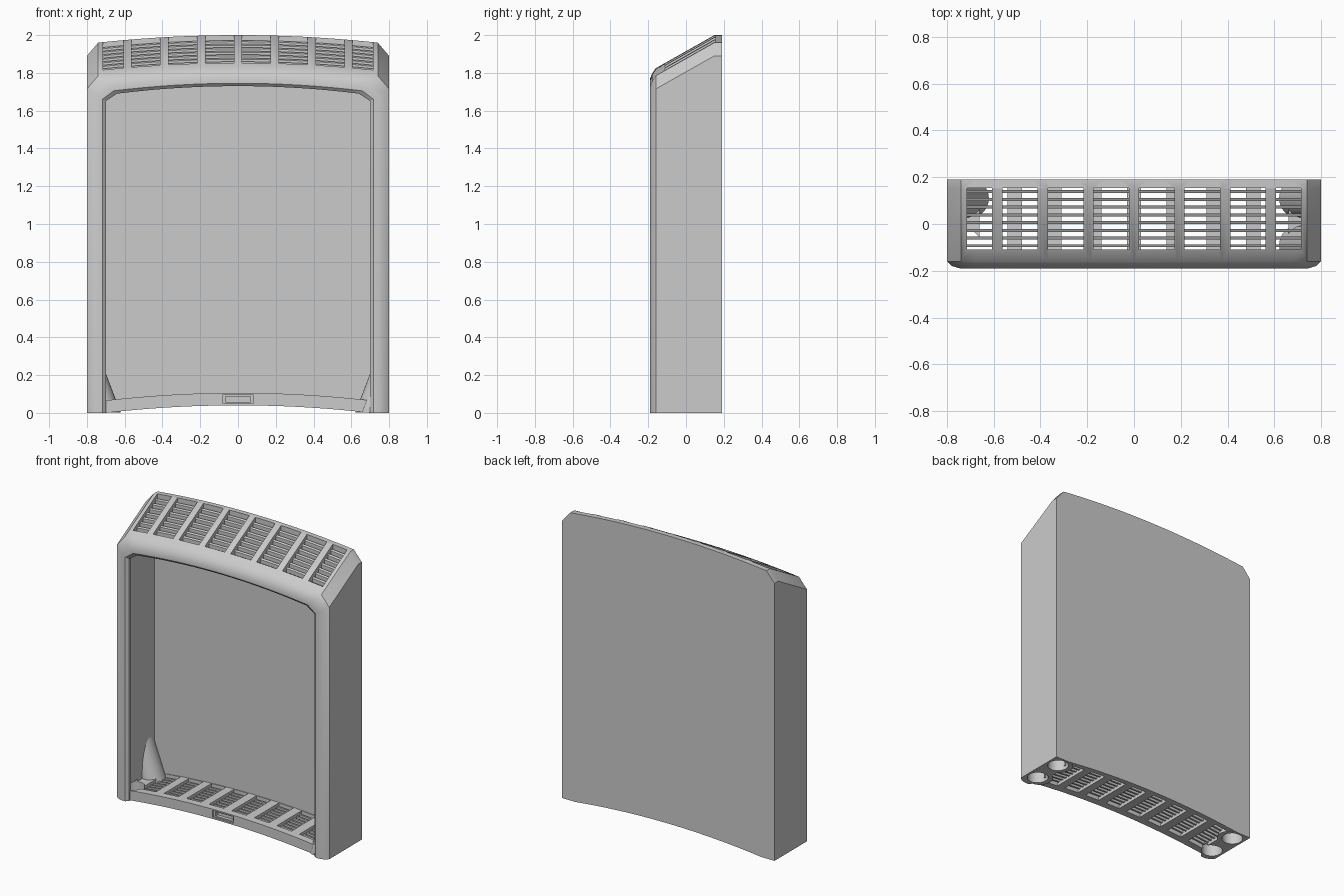
import bpy, bmesh, math
from mathutils import Vector

if "Cube" in bpy.data.objects:
    bpy.data.objects.remove(bpy.data.objects["Cube"], do_unlink=True)

grey = bpy.data.materials.new("plain grey")
grey.use_nodes = True
grey.diffuse_color = (0.6, 0.6, 0.6, 1)
grey.node_tree.nodes["Principled BSDF"].inputs["Base Color"].default_value = (0.6, 0.6, 0.6, 1)


def finish(name, bm):
    bmesh.ops.recalc_face_normals(bm, faces=bm.faces)
    mesh = bpy.data.meshes.new(name)
    bm.to_mesh(mesh)
    bm.free()
    mesh.materials.append(grey)
    obj = bpy.data.objects.new(name, mesh)
    bpy.context.collection.objects.link(obj)
    return obj


def select(obj):
    bpy.ops.object.select_all(action='DESELECT')
    obj.select_set(True)
    bpy.context.view_layer.objects.active = obj


def smooth(obj):
    select(obj)
    bpy.ops.object.shade_smooth_by_angle(angle=math.radians(32))


def cut(obj, cutter):
    select(obj)
    mod = obj.modifiers.new("cut", 'BOOLEAN')
    mod.operation = 'DIFFERENCE'
    mod.solver = 'EXACT'
    mod.object = cutter
    bpy.ops.object.modifier_apply(modifier=mod.name)


def boxes(name, spans):
    """One mesh of boxes, each given by its low and high corners."""
    bm = bmesh.new()
    for lo, hi in spans:
        lo, hi = Vector(lo), Vector(hi)
        made = bmesh.ops.create_cube(bm, size=1)["verts"]
        for v in made:
            v.co = (lo + hi) / 2 + v.co * (hi - lo)
    obj = finish(name, bm)
    obj.hide_render = True
    return obj


def spread(a, b, n):
    return [a + (b - a) * i / n for i in range(n + 1)]


def base_arc(x):
    return max(0.0, 0.04 * (1 - (x / 0.7) ** 2))


def roof(x, y):
    return 2 - 0.04 * (x / 0.74) ** 2 - 0.565 * max(0, 0.15 - y)


def arc_bar(bm, y0, y1, half, low, high):
    """Bar along x whose lower and upper faces follow height functions."""
    rings = []
    for x in spread(-half, half, 28):
        rings.append([bm.verts.new((x, y, f(x, y))) for y, f in
                      ((y0, low), (y1, low), (y1, high), (y0, high))])
    for a, b in zip(rings, rings[1:]):
        for i in range(4):
            j = (i + 1) % 4
            bm.faces.new((a[i], a[j], b[j], b[i]))
    bm.faces.new(rings[0])
    bm.faces.new(rings[-1])


# Shell: arched rings (depth, half width, crown height, shoulder height)
def arch(y, w, top, side):
    c = w - 0.06
    pts = [(w, 0), (w, side)]
    pts += [(x, top - 0.04 * (x / c) ** 2) for x in spread(c, -c, 24)]
    pts += [(-w, side), (-w, 0)]
    return [(x, y, z) for x, z in pts]


profile = [
    (0.19, 0.8, 2.0, 1.89), (0.15, 0.8, 2.0, 1.89), (-0.16, 0.8, 1.825, 1.715),
    (-0.18, 0.778, 1.795, 1.695), (-0.19, 0.745, 1.77, 1.675),
    (-0.19, 0.718, 1.745, 1.66), (-0.175, 0.70, 1.73, 1.65),
    (-0.15, 0.70, 1.73, 1.65), (-0.15, 0.74, 1.765, 1.69), (0.16, 0.74, 1.93, 1.86),
]
bm = bmesh.new()
rings = [[bm.verts.new(p) for p in arch(*r)] for r in profile]
for a, b in zip(rings, rings[1:]):
    for i in range(len(a) - 1):
        bm.faces.new((a[i], a[i + 1], b[i + 1], b[i]))
for end in (0, -1):
    bm.faces.new([r[end] for r in rings])
# Back wall with its curved lower edge
edges = []
for ring, y in ((rings[0], 0.19), (rings[-1], 0.16)):
    low = [bm.verts.new((x, y, base_arc(x))) for x in spread(-0.7, 0.7, 24)]
    bm.faces.new(ring + low)
    edges.append([ring[-1]] + low + [ring[0]])
for i in range(len(edges[0]) - 1):
    bm.faces.new((edges[0][i], edges[0][i + 1], edges[1][i + 1], edges[1][i]))
shell = finish("shell", bm)

# Roof vent openings between seven ribs
ribs = [0.195 * k for k in range(-3, 4)]
walls = [-0.715] + [x + s * 0.022 for x in ribs for s in (-1, 1)] + [0.715]
roof_cut = boxes("roof_cutter", [((a, -0.11, 1.66), (b, 0.155, 2.2))
                                 for a, b in zip(walls[::2], walls[1::2])])
cut(shell, roof_cut)

# Floor with vent openings and a small latch notch
bm = bmesh.new()
arc_bar(bm, -0.16, 0.165, 0.75, lambda x, y: base_arc(x), lambda x, y: base_arc(x) + 0.066)
floor = finish("floor", bm)
ribs = [0.17 * k for k in range(-3, 4)]
walls = [-0.66] + [x + s * 0.03 for x in ribs for s in (-1, 1)] + [0.66]
floor_cut = boxes("floor_cutter", [((a, -0.11, -0.1), (b, 0.155, 0.3))
                                   for a, b in zip(walls[::2], walls[1::2])])
cut(floor, floor_cut)
notch_cut = boxes("notch_cutter", [((-0.08, -0.2, 0.05), (0.08, -0.148, 0.097))])
latch_cut = boxes("latch_cutter", [((-0.065, -0.2, 0.058), (0.065, -0.125, 0.088))])
cut(floor, notch_cut)
cut(floor, latch_cut)

# Leaning corner sockets that run into the side walls
spots = [(s, y) for s in (-1, 1) for y in (-0.09, 0.11)]
sockets = []
for s, cy in spots:
    bm = bmesh.new()
    rings = []
    for z in spread(0.002, 0.32, 10):
        ring = []
        for i in range(32):
            t = math.tau * i / 32
            x = min(0.705 + 0.38 * z + 0.085 * math.cos(t), 0.785)
            y = max(-0.17, min(0.175, cy + 0.085 * math.sin(t)))
            ring.append(bm.verts.new((s * x, y, z)))
        rings.append(ring)
    for a, b in zip(rings, rings[1:]):
        for i in range(32):
            j = (i + 1) % 32
            bm.faces.new((a[i], a[j], b[j], b[i]))
    bm.faces.new(rings[0])
    bm.faces.new(rings[-1])
    side = "left" if s > 0 else "right"
    sockets.append(finish(("front_" if cy < 0 else "back_") + side + "_socket", bm))

# Round holes underneath, one per socket
bm = bmesh.new()
for s, cy in spots:
    made = bmesh.ops.create_cone(bm, cap_ends=True, segments=32, radius1=0.066,
                                 radius2=0.066, depth=0.2)["verts"]
    bmesh.ops.translate(bm, verts=made, vec=(s * 0.72, cy, -0.02))
hole_cut = finish("hole_cutter", bm)
hole_cut.hide_render = True
for obj in [shell, floor] + sockets:
    cut(obj, hole_cut)

# Louvre slats of both vents
roof_bm, floor_bm = bmesh.new(), bmesh.new()
pitch = 0.265 / 8
for k in range(8):
    y = -0.11 + pitch * (k + 0.5)
    arc_bar(roof_bm, y - 0.006, y + 0.006, 0.72,
            lambda x, d: roof(x, d) - 0.055, lambda x, d: roof(x, d) - 0.025)
    arc_bar(floor_bm, y - 0.006, y + 0.006, 0.662,
            lambda x, d: base_arc(x) + 0.02, lambda x, d: base_arc(x) + 0.048)
roof_slats = finish("roof_slats", roof_bm)
floor_slats = finish("floor_slats", floor_bm)

for obj in [shell, floor, roof_slats, floor_slats] + sockets:
    smooth(obj)
for obj in (roof_cut, floor_cut, notch_cut, latch_cut, hole_cut):
    bpy.data.objects.remove(obj, do_unlink=True)
